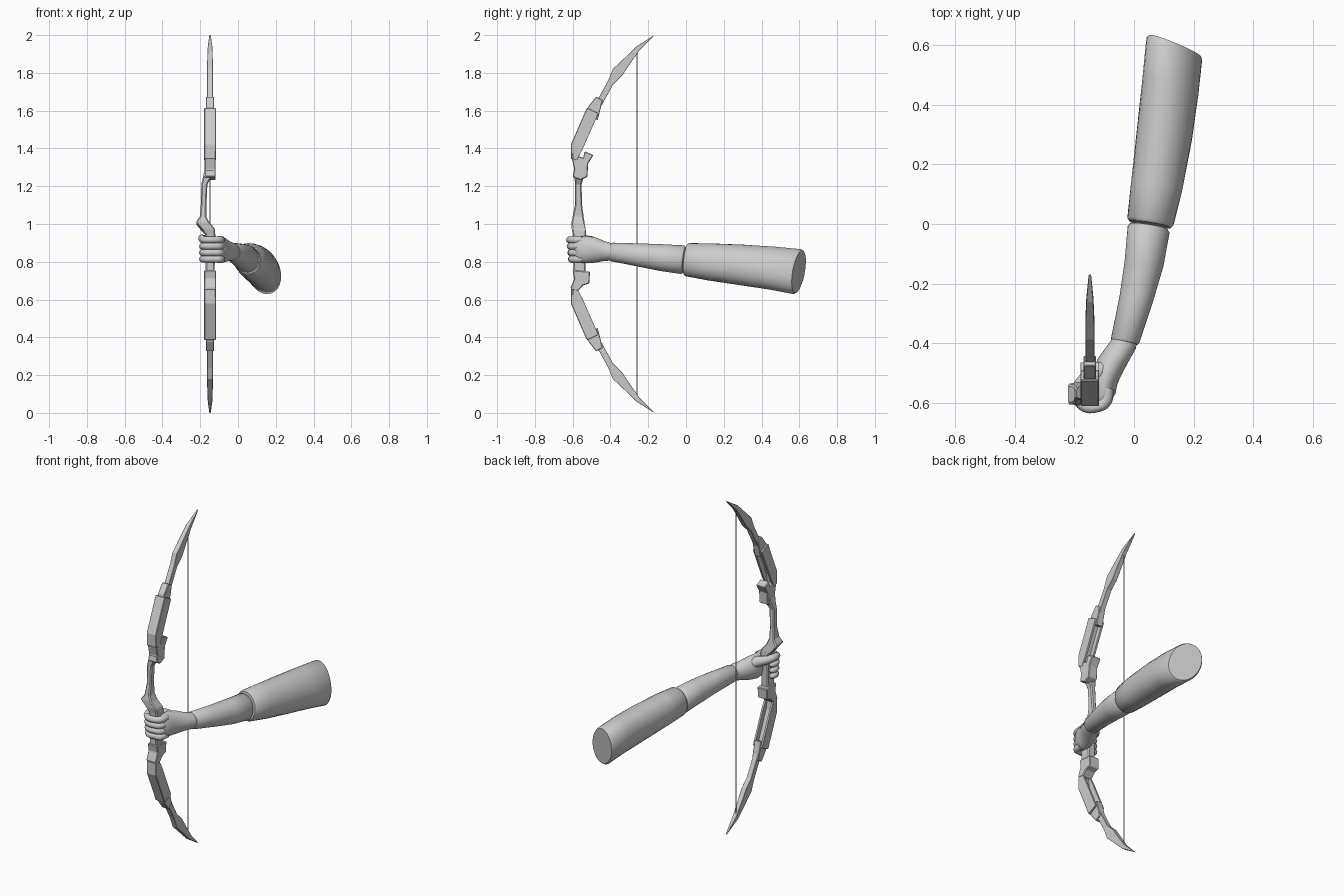
import bpy, bmesh
from math import sin, cos, pi, radians
from mathutils import Vector

if "Cube" in bpy.data.objects:
    bpy.data.objects.remove(bpy.data.objects["Cube"])

BX = -0.148  # plane of the bow


def finish(name, bm, smooth=None, bevel=0):
    bmesh.ops.recalc_face_normals(bm, faces=bm.faces)
    me = bpy.data.meshes.new(name)
    bm.to_mesh(me)
    bm.free()
    ob = bpy.data.objects.new(name, me)
    bpy.context.collection.objects.link(ob)
    if bevel:
        m = ob.modifiers.new("bevel", "BEVEL")
        m.width = bevel
        m.segments = 1
    if smooth:
        bpy.ops.object.select_all(action="DESELECT")
        ob.select_set(True)
        bpy.context.view_layer.objects.active = ob
        bpy.ops.object.shade_smooth_by_angle(angle=radians(smooth))
    return ob


def skin(bm, rings):
    """Bridge successive vertex rings and cap both ends."""
    vr = [[bm.verts.new(p) for p in r] for r in rings]
    n = len(vr[0])
    for a, b in zip(vr, vr[1:]):
        for i in range(n):
            j = (i + 1) % n
            bm.faces.new((a[i], a[j], b[j], b[i]))
    bm.faces.new(vr[0])
    bm.faces.new(vr[-1])


def strip(name, stations, flip=False, bevel=0.003):
    """Box-section bar: (front y, front z, back y, back z, centre x, half width)."""
    bm = bmesh.new()
    f = (lambda z: 2 - z) if flip else (lambda z: z)
    skin(bm, [[(x - w, y1, f(z1)), (x + w, y1, f(z1)), (x + w, y2, f(z2)), (x - w, y2, f(z2))]
              for y1, z1, y2, z2, x, w in stations])
    return finish(name, bm, bevel=bevel)


def plate(name, profile, w, bevel=0.004):
    """(y, z) profile extruded across the bow plane."""
    bm = bmesh.new()
    skin(bm, [[(BX + s * w, y, z) for y, z in profile] for s in (-1, 1)])
    return finish(name, bm, bevel=bevel)


def loft(name, rings, lean=0.1, n=32):
    """Elliptic loft: (x, y, z, half width, half height, tilt deg, yaw deg)."""
    bm = bmesh.new()
    out = []
    for x, y, z, a, b, tilt, yaw in rings:
        side = Vector((cos(radians(yaw)), -sin(radians(yaw)), 0))
        up = Vector((0, lean, 1))
        t = radians(tilt)
        ring = []
        for i in range(n):
            c, s = a * cos(2 * pi * i / n), b * sin(2 * pi * i / n)
            ring.append(Vector((x, y, z)) + side * (c * cos(t) - s * sin(t)) + up * (c * sin(t) + s * cos(t)))
        out.append(ring)
    skin(bm, out)
    return finish(name, bm, smooth=50)


def tube(name, pts, r, radii=None):
    cu = bpy.data.curves.new(name, "CURVE")
    cu.dimensions = "3D"
    cu.bevel_depth = r
    cu.bevel_resolution = 3
    cu.resolution_u = 5
    cu.use_fill_caps = True
    sp = cu.splines.new("BEZIER")
    sp.bezier_points.add(len(pts) - 1)
    for i, (bp, p) in enumerate(zip(sp.bezier_points, pts)):
        bp.co = p
        bp.handle_left_type = bp.handle_right_type = "AUTO"
        bp.radius = radii[i] if radii else 1
    ob = bpy.data.objects.new(name, cu)
    bpy.context.collection.objects.link(ob)
    bpy.ops.object.select_all(action="DESELECT")
    ob.select_set(True)
    bpy.context.view_layer.objects.active = ob
    bpy.ops.object.convert(target="MESH")
    bpy.ops.object.shade_smooth_by_angle(angle=radians(50))


# Bow limbs, mirrored about z = 1
for label, flip in (("upper", False), ("lower", True)):
    strip(label + "_limb_tip", [
        (-.50, 1.60, -.470, 1.585, BX, .015), (-.412, 1.76, -.385, 1.74, BX, .015),
        (-.388, 1.82, -.338, 1.785, BX, .015), (-.345, 1.86, -.312, 1.825, BX, .015),
        (-.262, 1.94, -.248, 1.918, BX, .012), (-.168, 2.0, -.171, 1.995, BX, .004)], flip)
    strip(label + "_limb_sleeve", [
        (-.530, 1.58, -.468, 1.55, BX, .021), (-.515, 1.625, -.452, 1.61, BX, .021),
        (-.475, 1.675, -.442, 1.655, BX, .021)], flip)
    # Front slab and two side rails leave a channel at the back
    strip(label + "_limb_slab", [
        (-.61, 1.345, -.585, 1.34, BX, .030), (-.61, 1.42, -.575, 1.405, BX, .031),
        (-.525, 1.615, -.490, 1.60, BX, .031)], flip)
    for s in (-1, 1):
        x = BX + s * .025
        strip(label + "_limb_rail_" + ("left" if s < 0 else "right"), [
            (-.60, 1.345, -.578, 1.338, x, .006), (-.60, 1.415, -.548, 1.395, x, .006),
            (-.515, 1.61, -.464, 1.585, x, .006)], flip, bevel=.001)

# Brackets holding the limbs
plate("upper_bracket", [
    (-.605, 1.35), (-.57, 1.36), (-.545, 1.35), (-.537, 1.385), (-.49, 1.365), (-.518, 1.32),
    (-.522, 1.25), (-.56, 1.232), (-.60, 1.25), (-.592, 1.29)], .029)
plate("lower_bracket", [
    (-.605, .65), (-.572, .645), (-.545, .675), (-.512, .685), (-.508, .748),
    (-.60, .755), (-.592, .71), (-.612, .66)], .032)

# Riser with the offset window, arrow shelf and grip
strip("riser", [
    (-.595, 1.29, -.530, 1.29, BX, .028), (-.590, 1.25, -.540, 1.25, -.163, .022),
    (-.588, 1.21, -.553, 1.21, -.178, .016), (-.588, 1.10, -.550, 1.10, -.182, .015),
    (-.600, 1.04, -.542, 1.04, -.185, .017), (-.606, 1.01, -.536, 1.00, -.188, .036),
    (-.605, .975, -.530, .965, -.158, .036), (-.598, .94, -.528, .94, -.145, .025),
    (-.595, .74, -.532, .74, BX, .024)], bevel=.006)

# String
tube("string", [(BX, -.26, .085), (BX, -.26, 1.915)], .003)

# Arm: upper arm and forearm with a seam at the elbow
loft("upper_arm", [
    (.054, -.002, .812, .070, .080, 10, 9), (.055, .008, .811, .078, .088, 10, 9),
    (.075, .12, .800, .086, .098, 14, 9), (.102, .30, .783, .092, .109, 19, 11),
    (.122, .46, .766, .094, .117, 23, 16), (.135, .587, .748, .094, .124, 25, 21),
    (.138, .597, .748, .088, .117, 25, 21)])
loft("forearm", [
    (.050, -.008, .810, .064, .068, 8, 9), (.049, -.018, .811, .071, .076, 8, 9),
    (.034, -.13, .822, .066, .071, 5, 9), (.008, -.25, .836, .057, .061, 0, 9),
    (-.030, -.392, .852, .048, .049, 0, 9), (-.031, -.398, .852, .044, .045, 0, 9)])

# Hand: wrist, palm, fingers and thumb wrapped round the grip
loft("palm", [
    (-.032, -.392, .853, .043, .044, 0, 15), (-.036, -.405, .854, .044, .048, 0, 18),
    (-.055, -.435, .857, .045, .053, 0, 25), (-.080, -.475, .862, .048, .066, 0, 25),
    (-.098, -.520, .864, .045, .072, 0, 20), (-.100, -.565, .866, .038, .070, 0, 10),
    (-.106, -.592, .866, .026, .062, 0, 0)], lean=0)
for i, fname in enumerate(("index", "middle", "ring", "little")):
    z = .916 - i * .034
    k = i * .003
    tube(fname + "_finger", [
        (-.088, -.55, z), (-.098, -.598, z), (-.125, -.613 + k, z), (-.165, -.612 + k, z),
        (-.188, -.585 + k, z), (-.183, -.552, z), (-.172, -.542, z)], .0185,
        [1.1, 1.1, 1, 1, .95, .85, .4])
tube("thumb", [(-.085, -.475, .885), (-.125, -.50, .905), (-.172, -.53, .917),
               (-.190, -.565, .924), (-.186, -.60, .922), (-.184, -.61, .921)], .023,
     [1.2, 1.3, 1, .9, .75, .35])
